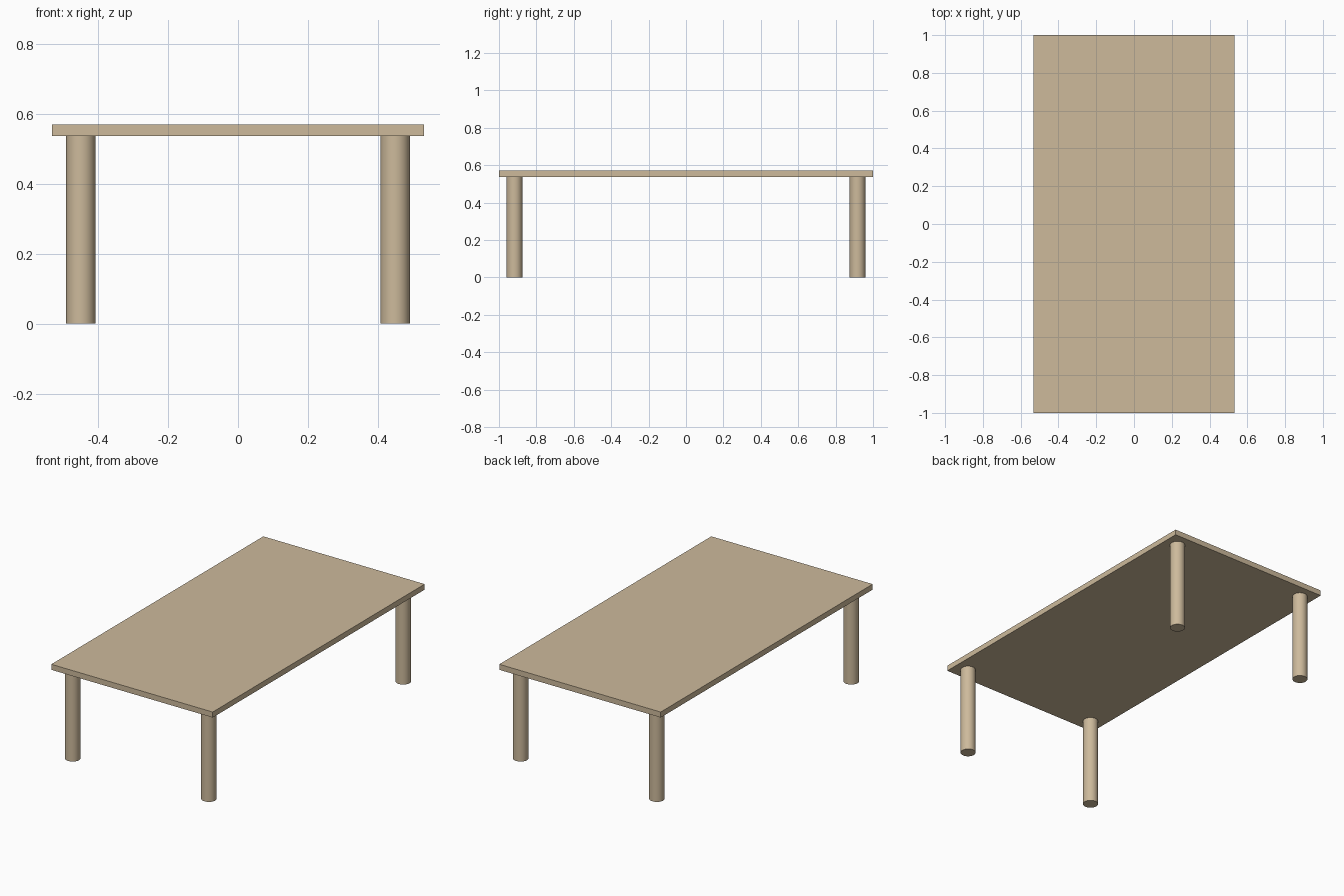
import bpy

if "Cube" in bpy.data.objects:
    bpy.data.objects.remove(bpy.data.objects["Cube"])

TOP_Z, UNDER_Z = 0.571, 0.538
HALF_X, HALF_Y = 0.533, 1.0
LEG_X, LEG_Y, LEG_R = 0.45, 0.917, 0.042

wood = bpy.data.materials.new("light_wood")
wood.diffuse_color = (0.61, 0.49, 0.33, 1)
wood.use_nodes = True
wood.node_tree.nodes["Principled BSDF"].inputs["Base Color"].default_value = wood.diffuse_color

# Flat rectangular top
bpy.ops.mesh.primitive_cube_add(size=1, location=(0, 0, (TOP_Z + UNDER_Z) / 2))
top = bpy.context.object
top.name = "table_top"
top.scale = (2 * HALF_X, 2 * HALF_Y, TOP_Z - UNDER_Z)
bpy.ops.object.transform_apply(location=False, rotation=False, scale=True)
top.data.materials.append(wood)


# Round legs, one near each corner
def add_leg(name, x, y):
    bpy.ops.mesh.primitive_cylinder_add(vertices=48, radius=LEG_R, depth=UNDER_Z,
                                        location=(x, y, UNDER_Z / 2))
    leg = bpy.context.object
    leg.name = name
    leg.data.materials.append(wood)
    bpy.ops.object.shade_smooth_by_angle()


for end, sy in (("front", -1), ("back", 1)):
    for side, sx in (("left", -1), ("right", 1)):
        add_leg(f"{end}_{side}_leg", sx * LEG_X, sy * LEG_Y)
